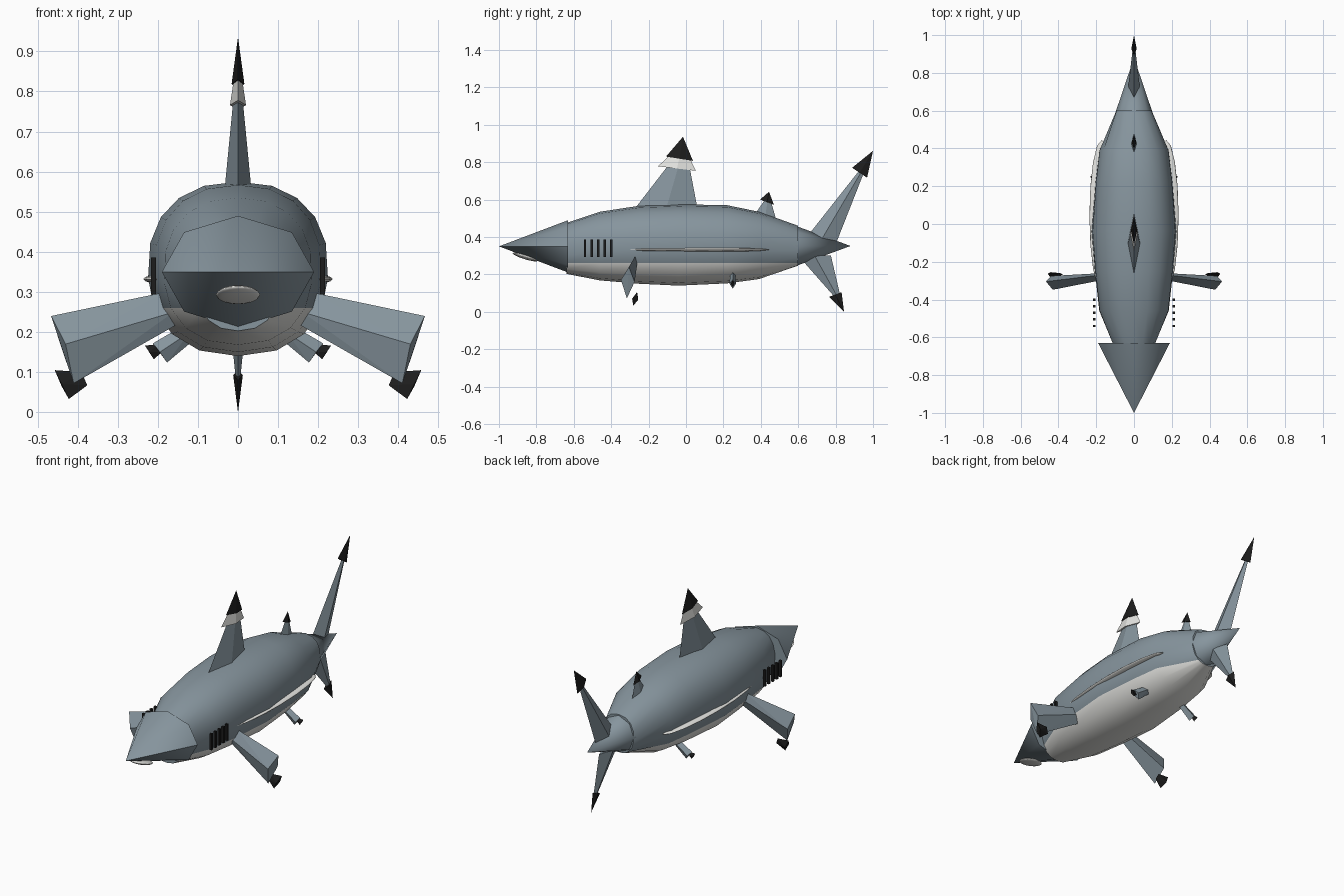
import bpy, bmesh
from math import sin, cos, pi, asin, copysign, radians

if "Cube" in bpy.data.objects:
    bpy.data.objects.remove(bpy.data.objects["Cube"])


def material(name, rgb):
    m = bpy.data.materials.new(name)
    m.diffuse_color = (*rgb, 1)
    m.use_nodes = True
    m.node_tree.nodes["Principled BSDF"].inputs["Base Color"].default_value = m.diffuse_color
    return m


SKIN = material("slate_skin", (0.24, 0.30, 0.34))
PALE = material("pale_belly", (0.80, 0.80, 0.77))
BLACK = material("black_tip", (0.012, 0.012, 0.012))


def finish(name, bm, *mats):
    bmesh.ops.recalc_face_normals(bm, faces=bm.faces)
    me = bpy.data.meshes.new(name)
    bm.to_mesh(me)
    bm.free()
    for m in mats:
        me.materials.append(m)
    ob = bpy.data.objects.new(name, me)
    bpy.context.collection.objects.link(ob)
    return ob


def smooth(ob, angle):
    bpy.ops.object.select_all(action='DESELECT')
    ob.select_set(True)
    bpy.context.view_layer.objects.active = ob
    bpy.ops.object.shade_smooth_by_angle(angle=radians(angle))


def hull(name, pts, mat):
    """Closed convex solid through a few points."""
    bm = bmesh.new()
    for p in pts:
        bm.verts.new(p)
    bmesh.ops.convex_hull(bm, input=bm.verts[:])
    return finish(name, bm, mat)


def blade(name, a, b, apex, w, mat):
    """Diamond-based spike: a and b are the (y, z) base ends, w the half width."""
    my, mz = (a[0] + b[0]) / 2, (a[1] + b[1]) / 2
    return hull(name, [(0, *a), (w, my, mz), (0, *b), (-w, my, mz), (0, *apex)], mat)


def both_sides(name, pts, mat):
    for label, s in (("right", 1), ("left", -1)):
        hull(f"{name}_{label}", [(s * x, y, z) for x, y, z in pts], mat)


def cone(name, y0, y1, zc, rx, rz):
    """Eight-sided cone along y."""
    pts = [(rx * sin(i * pi / 4), y0, zc + rz * cos(i * pi / 4)) for i in range(8)]
    smooth(hull(name, pts + [(0, y1, zc)], SKIN), 50)


# body: stations of y, half width, top, bottom; belly starts below a level line
STATIONS = [(-0.64, 0.11, 0.475, 0.203), (-0.46, 0.185, 0.535, 0.168), (-0.25, 0.208, 0.567, 0.15),
            (-0.04, 0.225, 0.575, 0.14), (0.22, 0.205, 0.57, 0.152), (0.39, 0.185, 0.535, 0.175),
            (0.6, 0.095, 0.46, 0.247)]
LINE, UP, LOW, POW = 0.26, 12, 6, 0.87
bm = bmesh.new()
rings = []
for y, rx, top, bot in STATIONS:
    c, rz = (top + bot) / 2, (top - bot) / 2
    a = asin(((c - LINE) / rz) ** (1 / POW))
    angles = [-a + (pi + 2 * a) * i / UP for i in range(UP)]
    angles += [pi + a + (pi - 2 * a) * i / LOW for i in range(LOW)]
    ring = []
    for t in angles:
        x = copysign(abs(cos(t)) ** POW, cos(t)) * rx
        z = copysign(abs(sin(t)) ** POW, sin(t)) * rz
        ring.append(bm.verts.new((x, y, c + z)))
    rings.append(ring)
n = UP + LOW
for r, q in zip(rings, rings[1:]):
    for i in range(n):
        f = bm.faces.new((r[i], r[(i + 1) % n], q[(i + 1) % n], q[i]))
        f.material_index = int(i >= UP)
bm.faces.new(rings[0])
bm.faces.new(rings[-1])
smooth(finish("body", bm, SKIN, PALE), 40)

# head and tail stalk
cone("head", -0.63, -1.0, 0.35, 0.19, 0.14)
cone("tail_stalk", 0.585, 0.88, 0.352, 0.1, 0.108)


def ellipsoid(name, loc, scale, rot_x=0):
    bpy.ops.mesh.primitive_uv_sphere_add(segments=16, ring_count=8, location=loc, rotation=(rot_x, 0, 0))
    ob = bpy.context.object
    ob.name = name
    ob.scale = scale
    ob.data.materials.append(PALE)
    smooth(ob, 60)


# mouth under the snout, pale streak along each flank
ellipsoid("mouth", (0, -0.86, 0.293), (0.055, 0.07, 0.012), -0.3)
for label, s in (("right", 1), ("left", -1)):
    ellipsoid(f"flank_streak_{label}", (s * 0.17, 0.045, 0.332), (0.066, 0.4, 0.014))

# gill slits
for label, s in (("right", 1), ("left", -1)):
    for i in range(5):
        bpy.ops.mesh.primitive_cube_add(size=1, location=(s * 0.211, -0.54 + 0.035 * i, 0.34))
        ob = bpy.context.object
        ob.name = f"gill_slit_{label}_{i + 1}"
        ob.scale = (0.013, 0.013, 0.092)
        ob.data.materials.append(BLACK)

# dorsal fins
blade("dorsal_fin", (-0.267, 0.56), (0.06, 0.56), (-0.005, 0.9), 0.033, SKIN)
blade("dorsal_band", (-0.15, 0.778), (0.053, 0.754), (-0.018, 0.9), 0.02, PALE)
blade("dorsal_tip", (-0.107, 0.83), (0.037, 0.807), (-0.016, 0.936), 0.016, BLACK)
blade("rear_dorsal_fin", (0.36, 0.51), (0.483, 0.49), (0.443, 0.63), 0.017, SKIN)
blade("rear_dorsal_tip", (0.396, 0.60), (0.47, 0.572), (0.444, 0.642), 0.013, BLACK)

# tail fin
blade("tail_upper_lobe", (0.63, 0.38), (0.80, 0.36), (0.985, 0.83), 0.032, SKIN)
blade("tail_upper_tip", (0.888, 0.77), (0.968, 0.717), (1.0, 0.861), 0.014, BLACK)
blade("tail_lower_lobe", (0.60, 0.30), (0.775, 0.30), (0.838, 0.03), 0.028, SKIN)
blade("tail_lower_tip", (0.765, 0.08), (0.832, 0.105), (0.845, 0.0), 0.012, BLACK)

# paired fins, flaring outward
both_sides("pectoral_fin", [
    (0.18, -0.27, 0.30), (0.16, -0.295, 0.25), (0.15, -0.28, 0.22), (0.17, -0.26, 0.26),
    (0.466, -0.305, 0.24), (0.43, -0.348, 0.17), (0.41, -0.316, 0.072), (0.44, -0.275, 0.16)], SKIN)
both_sides("pectoral_tip", [
    (0.39, -0.26, 0.10), (0.376, -0.268, 0.067),
    (0.457, -0.262, 0.105), (0.44, -0.288, 0.07), (0.422, -0.282, 0.033), (0.44, -0.255, 0.065)], BLACK)
both_sides("pelvic_fin", [
    (0.13, 0.25, 0.22), (0.12, 0.235, 0.20), (0.11, 0.25, 0.18), (0.12, 0.265, 0.20),
    (0.212, 0.25, 0.172), (0.195, 0.233, 0.15), (0.177, 0.25, 0.124), (0.195, 0.267, 0.15)], SKIN)
both_sides("pelvic_tip", [
    (0.198, 0.25, 0.17), (0.19, 0.25, 0.15),
    (0.232, 0.25, 0.166), (0.221, 0.24, 0.15), (0.21, 0.25, 0.132), (0.221, 0.26, 0.15)], BLACK)
